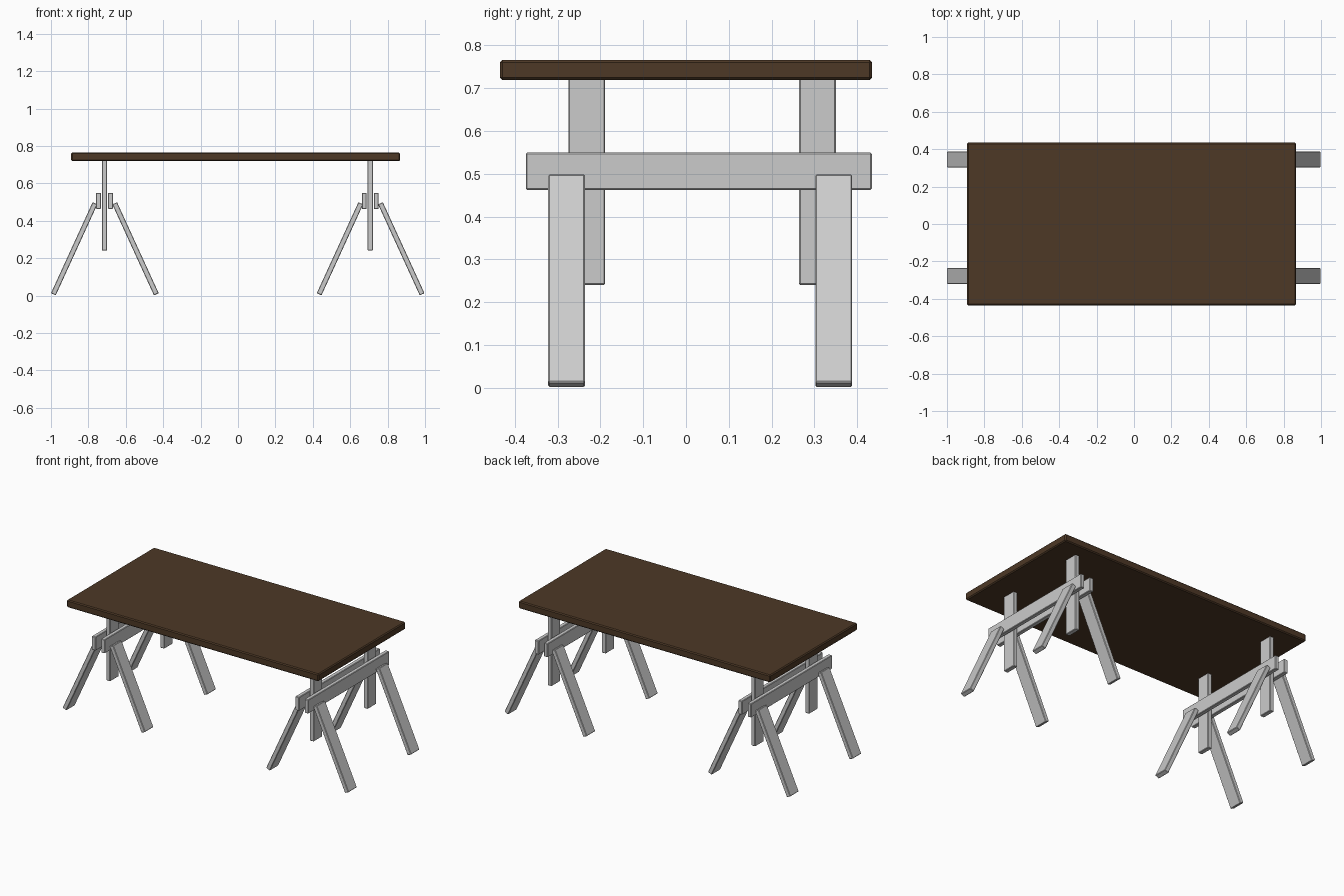
import bpy
from math import radians

if "Cube" in bpy.data.objects:
    bpy.data.objects.remove(bpy.data.objects["Cube"])


def board(name, center, size, tilt=0.0, bevel=0.003):
    """Plank with slightly eased edges, tilted about y in degrees."""
    bpy.ops.mesh.primitive_cube_add(size=1)
    ob = bpy.context.object
    ob.name = name
    ob.scale = size
    bpy.ops.object.transform_apply(location=False, rotation=False, scale=True)
    ob.location = center
    ob.rotation_euler = (0, radians(tilt), 0)
    mod = ob.modifiers.new("eased_edges", 'BEVEL')
    mod.width = bevel
    mod.segments = 1
    return ob


# Table top
top = board("table_top", (-0.013, 0, 0.742), (1.758, 0.87, 0.047), bevel=0.006)
wood = bpy.data.materials.new("dark_wood")
wood.diffuse_color = (0.075, 0.04, 0.019, 1)
wood.use_nodes = True
wood.node_tree.nodes["Principled BSDF"].inputs["Base Color"].default_value = wood.diffuse_color
top.data.materials.append(wood)

# Two identical trestles
for side, cx in (("left", -0.712), ("right", 0.709)):
    # Upright posts clamped between the beams
    for end, y in (("front", -0.232), ("back", 0.307)):
        board(f"{side}_{end}_post", (cx - 0.002, y, 0.481), (0.028, 0.086, 0.482))
    for face, s in (("outer_x", 1), ("inner_x", -1)):
        # Pair of cross beams
        board(f"{side}_{face}_beam", (cx - 0.002 + s * 0.032, 0.03, 0.506),
              (0.026, 0.808, 0.087))
        # Splayed legs
        for end, y in (("front", -0.279), ("back", 0.345)):
            board(f"{side}_{face}_{end}_leg", (cx + s * 0.164, y, 0.25),
                  (0.028, 0.086, 0.535), tilt=-s * 24.6)
